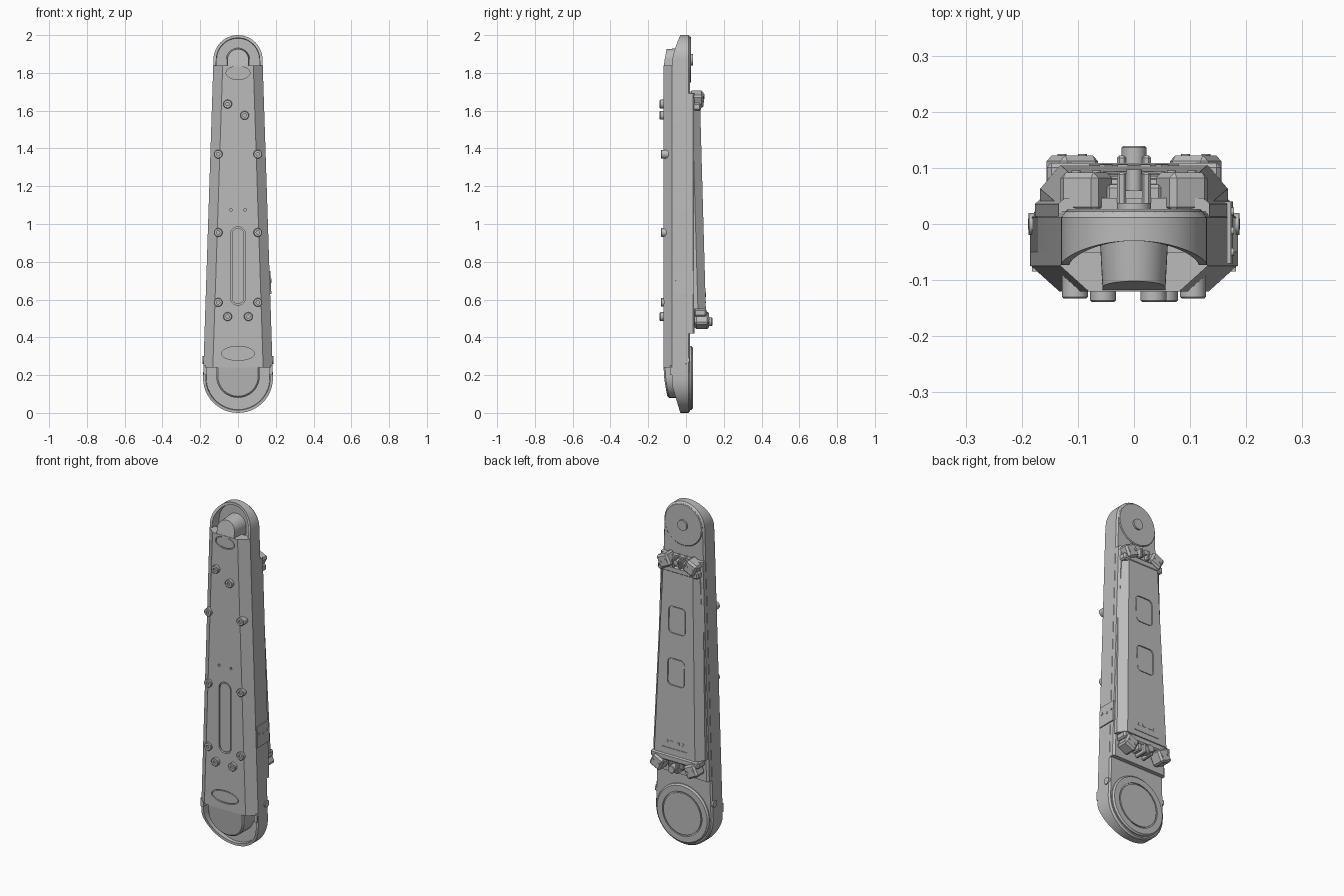
import bpy, bmesh, math
from mathutils import Matrix, Vector

if "Cube" in bpy.data.objects:
    bpy.data.objects.remove(bpy.data.objects["Cube"])

grey = bpy.data.materials.new("plain grey")
grey.diffuse_color = (0.5, 0.5, 0.5, 1)
grey.use_nodes = True
grey.node_tree.nodes["Principled BSDF"].inputs["Base Color"].default_value = grey.diffuse_color

ZB, RB, ZT, RT = 0.185, 0.185, 1.87, 0.13      # end centres and radii


def half_width(z):
    return RB - (z - ZB) * (RB - RT) / (ZT - ZB)


def finish(name, bm):
    bmesh.ops.recalc_face_normals(bm, faces=bm.faces)
    me = bpy.data.meshes.new(name)
    bm.to_mesh(me)
    bm.free()
    me.materials.append(grey)
    ob = bpy.data.objects.new(name, me)
    bpy.context.collection.objects.link(ob)
    return ob


def loft(name, loops):
    """Skin a list of equal-length closed loops and cap both ends."""
    bm = bmesh.new()
    rows = [[bm.verts.new(p) for p in loop] for loop in loops]
    for a, b in zip(rows, rows[1:]):
        for i in range(len(a)):
            j = (i + 1) % len(a)
            bm.faces.new((a[i], a[j], b[j], b[i]))
    bm.faces.new(rows[0])
    bm.faces.new(rows[-1])
    return finish(name, bm)


def at_y(pts, y):
    return [(x, y(z) if callable(y) else y, z) for x, z in pts]


def arc(cx, cz, rx, rz, a0, a1, n=24):
    return [(cx + rx * math.cos(a0 + (a1 - a0) * i / n),
             cz + rz * math.sin(a0 + (a1 - a0) * i / n)) for i in range(n + 1)]


def capsule(z0, r0, z1, r1):
    return arc(0, z0, r0, r0, math.pi, 2 * math.pi) + arc(0, z1, r1, r1, 0, math.pi)


def disc(name, x, z, y0, y1, r, rz=None, bevel=0.0):
    c = arc(x, z, r, rz or r, 0, 2 * math.pi, 40)[:-1]
    top = arc(x, z, r - bevel, (rz or r) - bevel, 0, 2 * math.pi, 40)[:-1]
    d = math.copysign(bevel, y1 - y0)
    loops = [at_y(c, y0), at_y(c, y1 - d)]
    if bevel:
        loops.append(at_y(top, y1))
    return loft(name, loops)


def box(name, centre, size, rot_y=0.0, bevel=0.0):
    bm = bmesh.new()
    bmesh.ops.create_cube(bm, size=1)
    bmesh.ops.scale(bm, vec=size, verts=bm.verts)
    if bevel:
        bmesh.ops.bevel(bm, geom=bm.edges[:], offset=bevel, segments=1, affect='EDGES')
    bm.transform(Matrix.Translation(centre) @ Matrix.Rotation(rot_y, 4, 'Y'))
    return finish(name, bm)


def cut(target, cutters):
    for c in cutters:
        m = target.modifiers.new("recess", 'BOOLEAN')
        m.operation, m.object, m.solver = 'DIFFERENCE', c, 'EXACT'
        bpy.context.view_layer.objects.active = target
        bpy.ops.object.modifier_apply(modifier=m.name)
        bpy.data.objects.remove(c)


# main body: tapered capsule with hollow front
def rim(z):
    if z > 1.85:
        return -0.075 + 0.045 * ((z - 1.85) / 0.15) ** 1.5
    return -0.075 + 0.045 * max(0, (0.15 - z) / 0.15)


def body_loop(inset):
    return capsule(ZB, RB - inset, ZT, RT - inset)


rim_y = [p[1] for p in at_y(body_loop(0), rim)]
inner_rim = [(x, y, z) for (x, z), y in zip(body_loop(0.015), rim_y)]
loft("main_body", [at_y(body_loop(0.008), 0.022), at_y(body_loop(0), 0.012),
                   at_y(body_loop(0), rim), inner_rim, at_y(body_loop(0.017), -0.012)])


# front cover with chamfered sides
def cover_section(z):
    w = half_width(z)
    right = [(w, -0.05), (w, -0.075), (w - 0.05, -0.12)]
    return [(x, y, z) for x, y in right] + [(-x, y, z) for x, y in reversed(right)]


cover = loft("front_cover", [cover_section(0.24), cover_section(1.84)])
cutters = [loft("slot_cutter", [at_y(capsule(0.61, 0.04, 0.945, 0.04), y) for y in (-0.108, -0.2)]),
           disc("upper_oval_cutter", 0, 1.80, -0.112, -0.2, 0.063, 0.035),
           disc("lower_oval_cutter", 0, 0.315, -0.112, -0.2, 0.087, 0.037)]
cutters += [disc("pin_cutter", x, 1.075, -0.11, -0.2, 0.007) for x in (-0.038, 0.038)]
cut(cover, cutters)
loft("slot_inlay", [at_y(capsule(0.61, 0.033, 0.945, 0.033), y) for y in (-0.1, -0.117)])
disc("upper_oval_inlay", 0, 1.80, -0.1, -0.118, 0.058, 0.030)
disc("lower_oval_inlay", 0, 0.315, -0.1, -0.118, 0.082, 0.032)

# rounded tongues at both ends of the cover
low = lambda d: arc(0, 0.195, 0.115 - d, 0.115 - d, math.pi, 2 * math.pi) + [(0.115 - d, 0.25), (d - 0.115, 0.25)]
low_y = lambda z: -0.119 + 0.022 * max(0, (0.23 - z) / 0.15) ** 1.5
loft("lower_tongue", [at_y(low(0), -0.005), at_y(low(0), lambda z: low_y(z) + 0.008), at_y(low(0.008), low_y)])
top = lambda d: arc(0, 1.87, 0.062 - d, 0.062 - d, 0, math.pi) + [(d - 0.062, 1.83), (0.062 - d, 1.83)]
top_y = lambda z: -0.119 + 0.018 * max(0, (z - 1.84) / 0.09)
loft("upper_tongue", [at_y(top(0), -0.005), at_y(top(0.006), top_y)])
for s in (-1, 1):
    box("cover_leg", (s * 0.173, -0.06, 0.225), (0.018, 0.05, 0.05))

# bolts on the front
for x, z, y in [(-0.055, 1.635, -0.139), (0.035, 1.575, -0.139), (-0.055, 0.51, -0.139), (0.055, 0.51, -0.139)] + \
        [(s * 0.105, z, -0.133) for s in (-1, 1) for z in (1.37, 0.955, 0.585)]:
    b = disc("front_bolt", x, z, -0.085, y, 0.023, bevel=0.003)
    cut(b, [disc("socket_cutter", x, z, y + 0.008, y - 0.05, 0.009)])

# joint discs on the back
disc("upper_joint_disc", 0, ZT, 0.01, 0.027, 0.122, bevel=0.004)
disc("upper_joint_hub", 0, ZT, 0.02, 0.037, 0.03)
joint = disc("lower_joint_disc", 0, ZB, 0.01, 0.036, 0.17, bevel=0.008)
cut(joint, [disc("groove_cutter", 0, ZB, 0.03, 0.1, 0.128)])
disc("lower_joint_cap", 0, ZB, 0.02, 0.036, 0.121)


# back slab and raised back panel
def section(z, pts):
    right = [(half_width(z) - d, y, z) for d, y in pts]
    return right + [(-x, y, zz) for x, y, zz in reversed(right)]


loft("back_slab", [section(z, [(0.001, 0), (0.001, 0.036), (0.012, 0.046)]) for z in (0.42, 1.69)])
PZ0, PZ1 = 0.55, 1.62
panel_y = lambda z: 0.105 - 0.03 * (z - PZ0) / (PZ1 - PZ0)
panel = loft("back_panel", [section(z, [(0.006, 0.03), (0.006, panel_y(z) - 0.042), (0.042, panel_y(z))])
                            for z in (PZ0, PZ1)])


def window(r, z, hx=0.055, hz=0.078):
    pts = []
    for sx, sz, a in ((1, -1, -0.5), (1, 1, 0), (-1, 1, 0.5), (-1, -1, 1)):
        pts += arc(sx * (hx - 0.025), z + sz * (hz - 0.025), r, r, a * math.pi, (a + 0.5) * math.pi, 6)
    return pts


for z in (1.33, 1.03):
    cut(panel, [loft("window_cutter", [at_y(window(0.025, z), lambda v: panel_y(v) - 0.007),
                                       at_y(window(0.025, z), 0.2)])])
    loft("window_pad", [at_y(window(0.02, z), 0.05), at_y(window(0.02, z), lambda v: panel_y(v) - 0.003)])

# small raised marks near the panel foot
box("panel_ridge", (0, panel_y(0.585), 0.585), (0.16, 0.006, 0.008))
for x, r in ((-0.05, 0.8), (-0.02, 0), (0.02, 0), (0.05, 0.8)):
    box("panel_mark", (x, panel_y(0.625), 0.625), (0.018, 0.006, 0.014), r)

# brackets at both ends of the panel
for name, z, y0, y1, up, bw in (("upper_bracket", 1.655, 0.02, 0.092, 1, 0.13),
                                ("lower_bracket", 0.495, 0.045, 0.122, -1, 0.155)):
    ym, d = (y0 + y1) / 2, y1 - y0
    box(name + "_beam", (0, ym - 0.008, z - up * 0.035), (2 * bw, d - 0.01, 0.04), 0, 0.008)
    for s in (-1, 1):
        box(name + "_block", (s * (bw - 0.045), ym, z + up * 0.005), (0.075, d, 0.075), s * up * 0.45, 0.01)
        for k in (-0.018, 0.018):
            disc(name + "_screw", s * (bw - 0.045) + k, z + up * 0.005 - s * up * k * 0.5, ym, y1 + 0.003, 0.008)
        box(name + "_lug", (s * 0.022, ym, z + up * 0.012), (0.016, d, 0.055), 0, 0.004)
    box(name + "_web", (0, ym - 0.012, z - up * 0.005), (0.1, d - 0.02, 0.05), 0, 0.006)
disc("lower_bracket_pin", 0, 0.482, 0.09, 0.139, 0.022, bevel=0.003)
disc("upper_bracket_pin", 0, 1.675, 0.06, 0.097, 0.014)


# side plate with three screws, and side buttons
def side(ob, s, z, y, lift):
    ob.data.transform(Matrix.Translation((s * (half_width(z) + lift), y, z)) @
                      Matrix.Rotation(-s * 0.033, 4, 'Y'))


side(box("side_plate", (0, 0, 0), (0.012, 0.11, 0.12)), 1, 0.69, -0.015, 0)
quarter = Matrix.Rotation(-math.pi / 2, 4, 'Z')
for y, z in ((-0.05, 0.705), (-0.012, 0.695), (0.022, 0.705)):
    ob = disc("side_screw", 0, 0, -0.004, 0.004, 0.007)
    ob.data.transform(quarter)
    side(ob, 1, z, y, 0.006)
for s in (-1, 1):
    ob = disc("side_button", 0, 0, -0.006, 0.006, 0.02)
    ob.data.transform(quarter)
    side(ob, s, 0.28, 0, 0)

bpy.ops.object.select_all(action='SELECT')
bpy.context.view_layer.objects.active = cover
bpy.ops.object.shade_smooth_by_angle(angle=math.radians(25))
